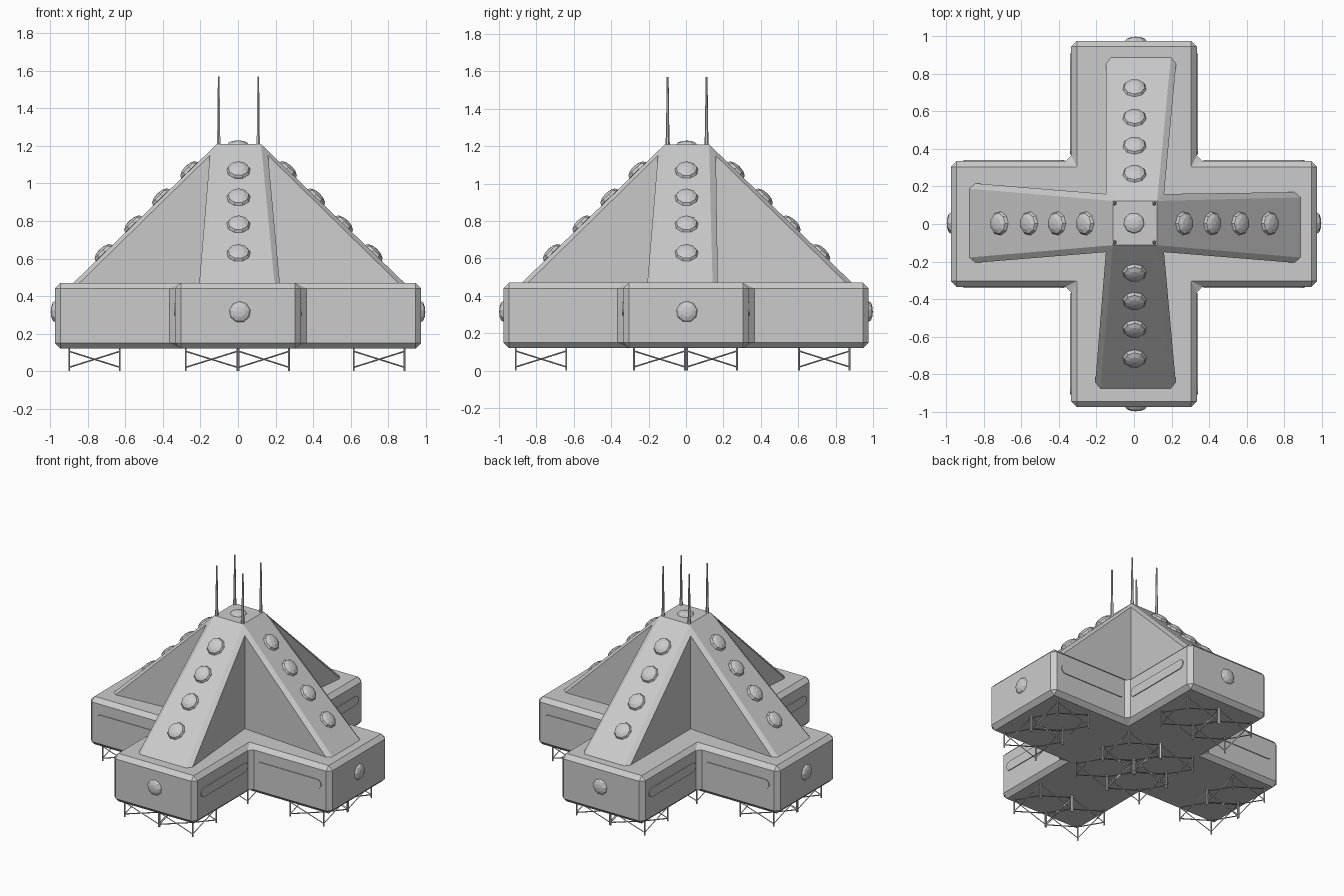
import bpy, bmesh
from math import pi, cos, sin, atan2
from mathutils import Vector, Matrix

if "Cube" in bpy.data.objects:
    bpy.data.objects.remove(bpy.data.objects["Cube"])

ANGLES = (-pi / 2, 0, pi / 2, pi)   # front, right, back, left
OFF = Vector((0.005, 0.005, 0))     # slight shift of the upper structure


def finish(bm, name):
    bmesh.ops.recalc_face_normals(bm, faces=bm.faces)
    me = bpy.data.meshes.new(name)
    bm.to_mesh(me)
    bm.free()
    ob = bpy.data.objects.new(name, me)
    bpy.context.collection.objects.link(ob)
    return ob


def prism(bm, pts, vec):
    f = bm.faces.new([bm.verts.new(p) for p in pts])
    r = bmesh.ops.extrude_face_region(bm, geom=[f])
    bmesh.ops.translate(bm, vec=vec, verts=[v for v in r['geom'] if isinstance(v, bmesh.types.BMVert)])


def rod(bm, a, b, r1, r2=None, n=6):
    a, b = Vector(a), Vector(b)
    d = b - a
    m = Matrix.Translation((a + b) / 2) @ d.to_track_quat('Z', 'Y').to_matrix().to_4x4()
    bmesh.ops.create_cone(bm, cap_ends=True, segments=n, radius1=r1,
                          radius2=r1 if r2 is None else r2, depth=d.length, matrix=m)


def dome(bm, p, normal, r, h):
    m = (Matrix.Translation(p) @ Vector(normal).to_track_quat('Z', 'Y').to_matrix().to_4x4()
         @ Matrix.Diagonal((r, r, h, 1)))
    bmesh.ops.create_uvsphere(bm, u_segments=9, v_segments=6, radius=1, matrix=m)


# Cross-shaped base with chamfered edges
L, W = 0.977, 0.335
outline = []
for a in ANGLES:
    for u, v in ((W, -W), (L, -W), (L, W)):
        outline.append((u * cos(a) - v * sin(a), u * sin(a) + v * cos(a), 0.12))
bm = bmesh.new()
prism(bm, outline, (0, 0, 0.35))
base = finish(bm, "cross_base")
bev = base.modifiers.new("chamfer", 'BEVEL')
bev.width, bev.segments = 0.03, 1

# Four sloped wings meeting in a flat cap: half-widths on the right and left of each
bm = bmesh.new()
cap = []
for a, (wr, wl) in zip(ANGLES, ((0.212, 0.218), (0.212, 0.165), (0.22, 0.155), (0.212, 0.212))):
    R = Matrix.Rotation(a, 4, 'Z')

    def P(u, v, z):
        return bm.verts.new(R @ Vector((u, v, z)) + OFF)
    A, B, C, E, D = [], [], [], [], []
    for s, w in ((-1, wr), (1, wl)):
        A.append(P(0.118, s * 0.118, 1.21))
        B.append(P(0.155, s * 0.155, 1.15))
        C.append(P(0.155, s * 0.155, 0.465))
        E.append(P(0.855, s * w, 0.465))
        D.append(P(0.888, s * (w - 0.028), 0.465))
    bm.faces.new((A[0], D[0], D[1], A[1]))
    for i in (0, 1):
        bm.faces.new((A[i], B[i], E[i], D[i]))
        bm.faces.new((B[i], C[i], E[i]))
    bm.faces.new((C[0], E[0], D[0], D[1], E[1], C[1]))
    cap.append(A[0])
bm.faces.new(cap)
bmesh.ops.remove_doubles(bm, verts=bm.verts, dist=0.001)
bmesh.ops.holes_fill(bm, edges=[e for e in bm.edges if e.is_boundary], sides=8)
finish(bm, "sloped_wings")

# Domes on the slopes, arm ends and cap
bm = bmesh.new()
for a in ANGLES:
    c, s = cos(a), sin(a)
    for u in (0.263, 0.413, 0.562, 0.72):
        z = 1.21 - (u - 0.118) * 0.745 / 0.77
        dome(bm, Vector((u * c, u * s, z)) + OFF * 0.6, (0.69 * c, 0.69 * s, 0.72), 0.064, 0.03)
    side = Vector((0.01 * abs(s), 0.005 * abs(c), 0.315))
    dome(bm, Vector((L * c, L * s, 0)) + side, (c, s, 0), 0.057, 0.022)
dome(bm, Vector((0, 0.005, 1.208)), (0, 0, 1), 0.057, 0.022)
finish(bm, "domes")

# Raised rounded strips on the arm sides
bm = bmesh.new()
for a in ANGLES:
    R = Matrix.Rotation(a, 4, 'Z')
    for s in (-1, 1):
        pts = []
        for uc, start in ((0.875, -pi / 2), (0.405, pi / 2)):
            for k in range(7):
                t = start + k * pi / 6
                pts.append(R @ Vector((uc + 0.034 * cos(t), s * (W - 0.01), 0.33 + 0.034 * sin(t))))
        prism(bm, pts, R.to_3x3() @ Vector((0, s * 0.016, 0)))
finish(bm, "side_strips")

# Corner antennas with thicker sleeves
bm = bmesh.new()
for x in (-0.103, 0.108):
    for y in (-0.098, 0.11):
        rod(bm, (x, y, 1.2), (x, y, 1.57), 0.010, 0.005)
        rod(bm, (x, y, 1.2), (x, y, 1.25), 0.012, 0.010)
finish(bm, "antennas")

# Braced square support frames below the base
bm = bmesh.new()


def frame(x0, x1, y0, y1):
    c = [(x0, y0), (x1, y0), (x1, y1), (x0, y1)]
    for i in range(4):
        p, q = c[i], c[(i + 1) % 4]
        rod(bm, (*p, 0), (*p, 0.13), 0.005)
        rod(bm, (*p, 0.02), (*q, 0.105), 0.004, n=4)
        rod(bm, (*p, 0.105), (*q, 0.02), 0.004, n=4)


inner = ((-0.278, -0.005), (0.005, 0.272))
for lo, hi in inner:
    for r in inner:
        frame(lo, hi, *r)
    for r in ((-0.9, -0.63), (0.618, 0.888)):
        frame(*r, lo, hi)
    for r in ((-0.91, -0.64), (0.605, 0.875)):
        frame(lo, hi, *r)
finish(bm, "support_frames")
